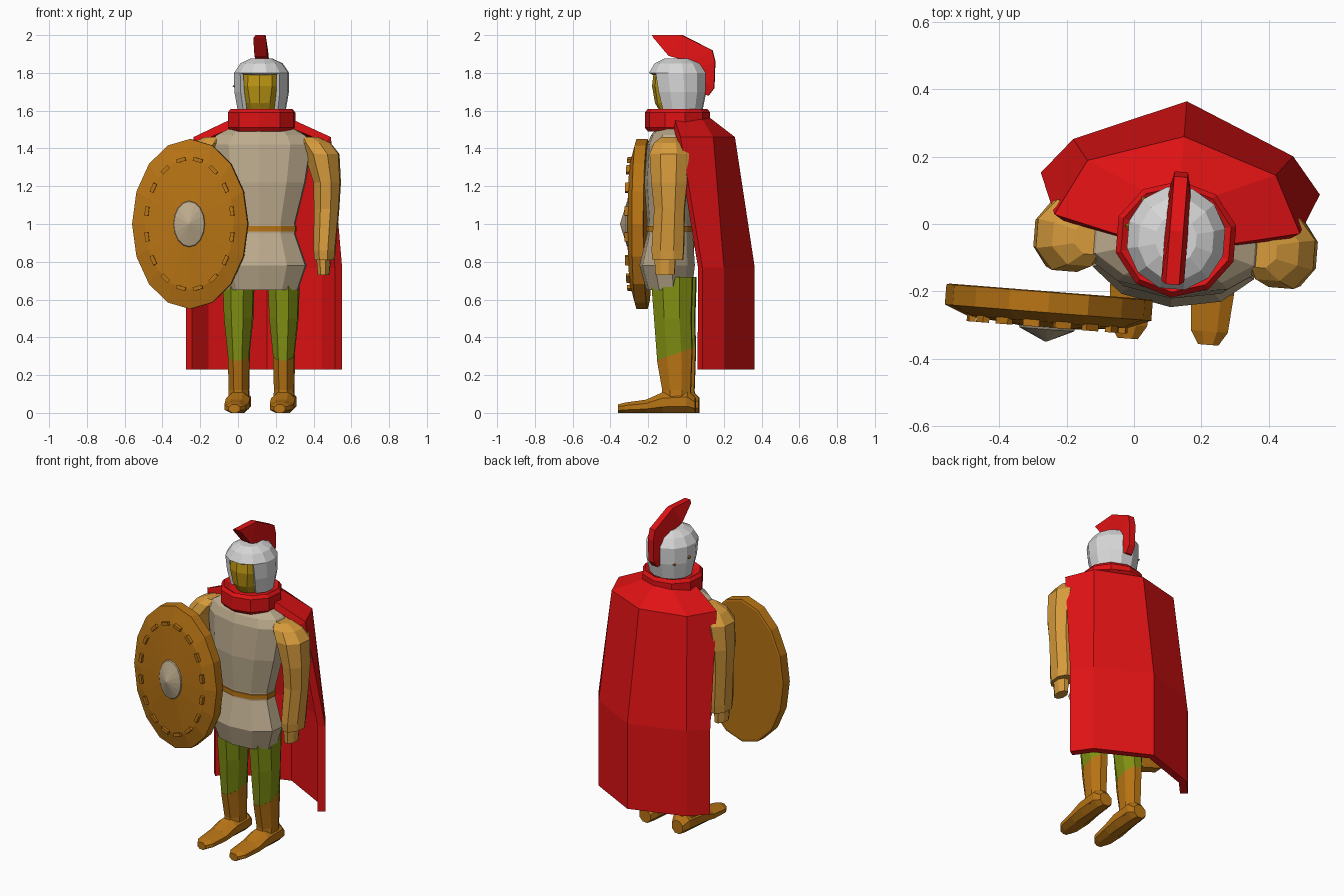
import bpy, bmesh, math
from mathutils import Matrix, Vector

if "Cube" in bpy.data.objects:
    bpy.data.objects.remove(bpy.data.objects["Cube"])

# The figure is built facing -y around x = 0, then turned and moved as a whole
PLACE = Matrix.Translation((0.128, 0, 0)) @ Matrix.Rotation(math.radians(-4.5), 4, 'Z')


def material(name, rgb):
    m = bpy.data.materials.new(name)
    m.diffuse_color = (*rgb, 1)
    m.use_nodes = True
    m.node_tree.nodes["Principled BSDF"].inputs["Base Color"].default_value = m.diffuse_color
    return m


RED = material("red_cloth", (0.74, 0.006, 0.007))
STEEL = material("pale_steel", (0.68, 0.68, 0.68))
LINEN = material("beige_linen", (0.51, 0.41, 0.27))
BROWN = material("brown_leather", (0.48, 0.175, 0.007))
SLEEVE = material("tan_sleeve", (0.68, 0.33, 0.045))
GREEN = material("olive_cloth", (0.22, 0.28, 0.006))
SKIN = material("golden_skin", (0.52, 0.32, 0.007))


def finish(bm, name, mat, recalc=True):
    if recalc:
        bmesh.ops.recalc_face_normals(bm, faces=bm.faces)
    bm.transform(PLACE)
    me = bpy.data.meshes.new(name)
    bm.to_mesh(me)
    bm.free()
    me.materials.append(mat)
    ob = bpy.data.objects.new(name, me)
    bpy.context.collection.objects.link(ob)
    return ob


def skin(sections, caps=(True, True)):
    """Join closed point loops into one surface."""
    bm = bmesh.new()
    rows = [[bm.verts.new(p) for p in s] for s in sections]
    n = len(rows[0])
    for a, b in zip(rows, rows[1:]):
        for i in range(n):
            j = (i + 1) % n
            bm.faces.new((a[i], a[j], b[j], b[i]))
    for row, cap in zip((rows[0], rows[-1]), caps):
        if cap:
            bm.faces.new(row)
    return bm


def ring(n, z, cx, cy, rx, ry, tilt=0, half=True):
    """Level n-sided loop with flats at the front, back and sides."""
    k = 1 / math.cos(math.pi / n) if half else 1
    pts = []
    for i in range(n):
        a = 2 * math.pi * (i + (0.5 if half else 0)) / n
        dy = ry * k * math.sin(a)
        pts.append(Vector((cx + rx * k * math.cos(a), cy + dy, z + tilt * dy)))
    return pts


def loft(name, rings, n, mat):
    return finish(skin([ring(n, *r) for r in rings]), name, mat)


def upright(n, y, cx, cz, rx, rz, half=True):
    """The same loop standing in the xz plane."""
    return [Vector((p.x, y, p.y)) for p in ring(n, 0, cx, cz, rx, rz, 0, half)]


# Tunic and belt
loft("tunic", [(0.65, 0, -0.09, 0.195, 0.115), (0.78, 0, -0.10, 0.24, 0.14),
               (0.95, 0, -0.085, 0.18, 0.115), (1.00, 0, -0.085, 0.18, 0.115),
               (1.22, 0, -0.085, 0.235, 0.13), (1.42, 0, -0.075, 0.265, 0.125),
               (1.47, 0, -0.07, 0.235, 0.11), (1.52, 0, -0.05, 0.14, 0.09)], 10, LINEN)
loft("belt", [(0.96, 0, -0.085, 0.186, 0.121), (0.99, 0, -0.085, 0.186, 0.121)], 10, BROWN)

# Arms, legs and boots
for side, s in (("left", -1), ("right", 1)):
    loft("arm_" + side, [(z, s * cx, cy, rx, ry) for z, cx, cy, rx, ry in (
        (1.46, 0.25, -0.06, 0.05, 0.05), (1.43, 0.28, -0.06, 0.085, 0.085),
        (1.37, 0.322, -0.06, 0.09, 0.105), (1.22, 0.35, -0.06, 0.07, 0.095),
        (1.08, 0.347, -0.06, 0.065, 0.08), (0.86, 0.337, -0.07, 0.056, 0.085),
        (0.81, 0.337, -0.07, 0.052, 0.08), (0.81, 0.333, -0.085, 0.036, 0.055),
        (0.73, 0.333, -0.085, 0.03, 0.05))], 8, SLEEVE)
    x = s * 0.12
    loft("trouser_leg_" + side, [(0.72, x, -0.065, 0.082, 0.11),
                                 (0.50, x, -0.06, 0.075, 0.098),
                                 (0.31, x, -0.05, 0.055, 0.092, 0.35)], 8, GREEN)
    loft("boot_shaft_" + side, [(0.31, x, -0.05, 0.056, 0.093, 0.35),
                                (0.12, x, -0.04, 0.052, 0.075),
                                (0.03, x, -0.04, 0.058, 0.08)], 8, BROWN)
    foot = [upright(8, y, x, h / 2, w, h / 2) for y, w, h in (
        (0.06, 0.04, 0.08), (0.02, 0.06, 0.12), (-0.11, 0.064, 0.11),
        (-0.20, 0.064, 0.07), (-0.31, 0.055, 0.055), (-0.35, 0.03, 0.045))]
    finish(skin(foot), "boot_foot_" + side, BROWN)

# Collar
loft("collar", [(1.49, 0, -0.045, 0.16, 0.15), (1.51, 0, -0.045, 0.175, 0.165),
                (1.59, 0, -0.045, 0.175, 0.165), (1.61, 0, -0.045, 0.16, 0.15),
                (1.59, 0, -0.045, 0.125, 0.12)], 10, RED)

# Cape: mirrored half rows, given thickness towards the body
cape_rows = [(1.56, (0.15, -0.05), (0.10, 0.09), (0, 0.13)),
             (1.46, (0.365, 0.0), (0.28, 0.167), (0, 0.26)),
             (0.77, (0.415, 0.12), (0.327, 0.227), (0, 0.365)),
             (0.23, (0.415, 0.12), (0.327, 0.227), (0, 0.365))]
bm = bmesh.new()
grid = []
for z, *half in cape_rows:
    pts = [(-px, py) for px, py in half] + half[-2::-1]
    grid.append([bm.verts.new((px, py, z)) for px, py in pts])
for a, b in zip(grid, grid[1:]):
    for i in range(len(a) - 1):
        bm.faces.new((a[i], a[i + 1], b[i + 1], b[i]))
cape = finish(bm, "cape", RED, recalc=False)
mod = cape.modifiers.new("thickness", 'SOLIDIFY')
mod.thickness, mod.offset = 0.045, -1

# Head and helmet with an open front
loft("face", [(1.57, 0, -0.06, 0.06, 0.06), (1.64, 0, -0.07, 0.085, 0.09),
              (1.73, 0, -0.07, 0.105, 0.105), (1.82, 0, -0.07, 0.10, 0.095)], 10, SKIN)
bm = skin([ring(12, *r) for r in (
    (1.60, 0, -0.03, 0.125, 0.115), (1.70, 0, -0.035, 0.142, 0.14),
    (1.80, 0, -0.043, 0.143, 0.15), (1.85, 0, -0.045, 0.11, 0.12),
    (1.875, 0, -0.045, 0.06, 0.07))], (False, True))
bmesh.ops.recalc_face_normals(bm, faces=bm.faces)
opening = [f for f in bm.faces if f.calc_center_median().z < 1.79
           and f.calc_center_median().y < -0.08
           and abs(f.calc_center_median().x) < 0.09]
bmesh.ops.delete(bm, geom=opening, context='FACES')
helmet = finish(bm, "helmet", STEEL, recalc=False)
mod = helmet.modifiers.new("thickness", 'SOLIDIFY')
mod.thickness, mod.offset = 0.022, -1

# Small ornaments on one side of the helmet
for i, (deg, z) in enumerate(((135, 1.70), (172, 1.73))):
    a = math.radians(deg)
    bm = bmesh.new()
    bmesh.ops.create_cone(bm, segments=4, radius1=0.022, radius2=0, depth=0.025, cap_ends=True)
    d = Vector((math.cos(a), math.sin(a), 0))
    rot = d.to_track_quat('Z', 'Y').to_matrix().to_4x4()
    bm.transform(Matrix.Translation(Vector((0, -0.038, z)) + d * 0.145) @ rot)
    finish(bm, f"helmet_ornament_{i + 1}", BROWN)

# Crest: outer and inner edge of a curved plume
crest = []
for (oy, oz), (iy, iz) in (((-0.18, 2.0), (-0.17, 1.985)), ((-0.02, 2.0), (-0.09, 1.89)),
                           ((0.14, 1.92), (0.02, 1.86)), ((0.155, 1.86), (0.08, 1.83)),
                           ((0.15, 1.72), (0.095, 1.75)), ((0.12, 1.68), (0.085, 1.69))):
    crest.append([(-0.02, oy, oz), (0.02, oy, oz), (0.034, iy, iz), (-0.034, iy, iz)])
finish(skin(crest), "crest", RED)

# Shield: dished oval board, boss and studs
SX, SZ = -0.361, 1.0
board = [upright(16, y, SX, SZ, 0.307 * k, 0.45 * k, False) for y, k in (
    (-0.229, 0.97), (-0.232, 1), (-0.292, 1), (-0.32, 0.77), (-0.335, 0.28))]
finish(skin(board), "shield_board", BROWN)
boss = [upright(16, y, SX, SZ, 0.085 * k, 0.125 * k, False)
        for y, k in ((-0.33, 1), (-0.342, 0.95), (-0.378, 0.03))]
finish(skin(boss), "shield_boss", LINEN)
for i in range(16):
    a = 2 * math.pi * (i + 0.5) / 16
    dx, dz = 0.23 * math.cos(a), 0.345 * math.sin(a)
    slope = math.atan2(0.345 * math.cos(a), -0.23 * math.sin(a))
    bm = bmesh.new()
    bmesh.ops.create_cube(bm, size=1)
    bm.transform(Matrix.Translation((SX + dx, -0.325, SZ + dz))
                 @ Matrix.Rotation(-slope, 4, 'Y') @ Matrix.Diagonal((0.05, 0.022, 0.02, 1)))
    finish(bm, f"shield_stud_{i + 1}", BROWN)
